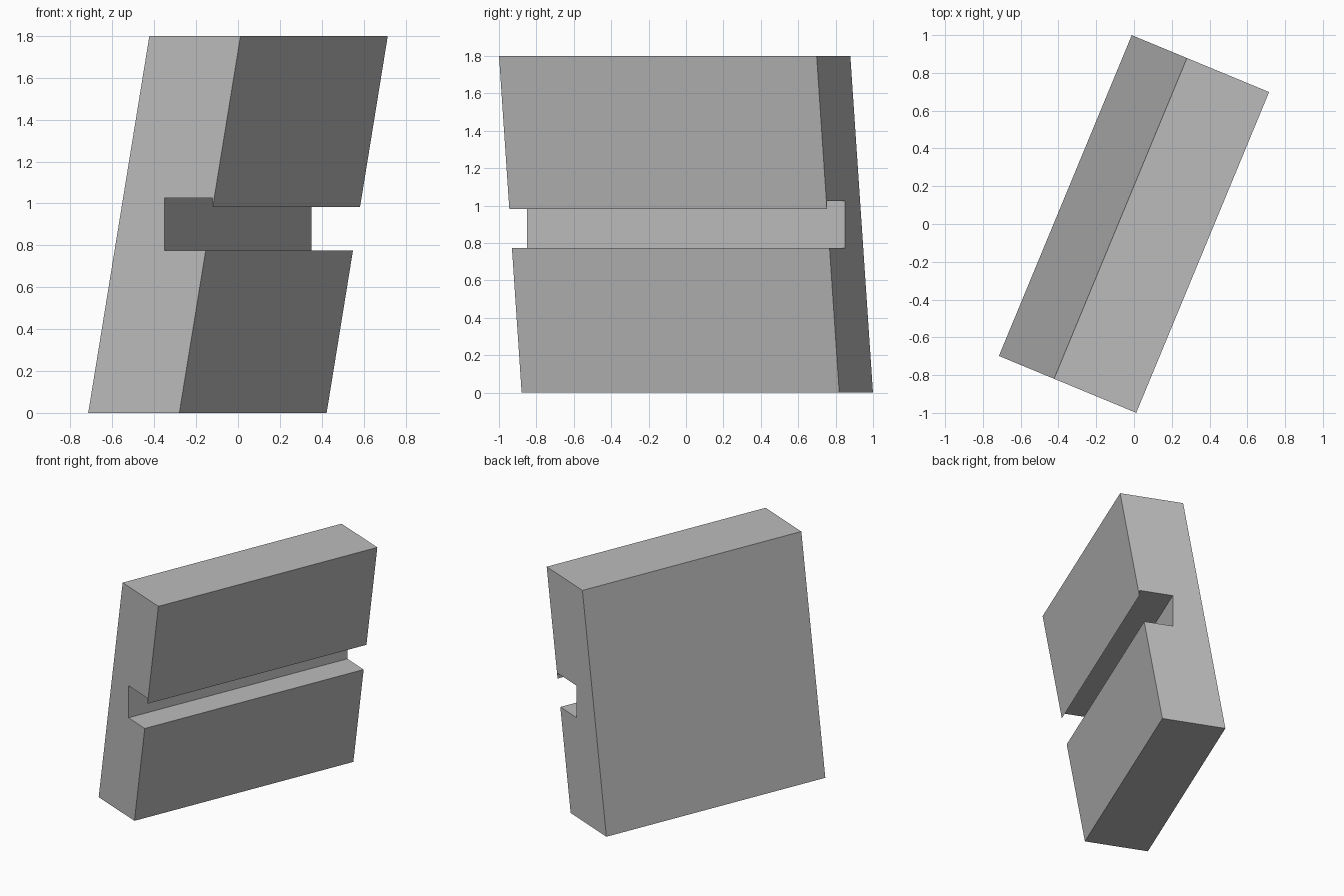
import bpy, bmesh, math
from mathutils import Matrix, Vector

cube = bpy.data.objects.get("Cube")
if cube:
    bpy.data.objects.remove(cube, do_unlink=True)

LENGTH, HEIGHT, THICK, LEAN = 1.838, 1.8, 0.471, 0.316
SLOT, SLOT_Z = 0.25, 0.775
REACH = (THICK + LEAN) / 2


def front_at(z):
    """Offset of the leaning front face at height z."""
    return THICK - REACH + LEAN * z / HEIGHT


# Plain grey material
grey = bpy.data.materials.new("grey")
grey.use_nodes = True
colour = (0.5, 0.5, 0.5, 1)
grey.diffuse_color = colour
grey.node_tree.nodes["Principled BSDF"].inputs["Base Color"].default_value = colour

# Leaning cross-section with a square slot that leaves a sharp upper lip
lip_z = (SLOT - THICK + REACH) * HEIGHT / LEAN
profile = [
    (-REACH, 0),
    (front_at(0), 0),
    (front_at(SLOT_Z), SLOT_Z),
    (0, SLOT_Z),
    (0, SLOT_Z + SLOT),
    (SLOT, SLOT_Z + SLOT),
    (SLOT, lip_z),
    (REACH, HEIGHT),
    (REACH - THICK, HEIGHT),
]

# Slab extruded along its length, then turned about the vertical
bm = bmesh.new()
end = bm.faces.new([bm.verts.new((s, -LENGTH / 2, z)) for s, z in profile])
result = bmesh.ops.extrude_face_region(bm, geom=[end], use_keep_orig=True)
moved = [v for v in result["geom"] if isinstance(v, bmesh.types.BMVert)]
bmesh.ops.translate(bm, verts=moved, vec=Vector((0, LENGTH, 0)))
bmesh.ops.recalc_face_normals(bm, faces=bm.faces)
bm.transform(Matrix.Rotation(math.radians(-22.5), 4, "Z"))

mesh = bpy.data.meshes.new("slotted_slab")
bm.to_mesh(mesh)
bm.free()
mesh.materials.append(grey)
slab = bpy.data.objects.new("slotted_slab", mesh)
bpy.context.collection.objects.link(slab)
